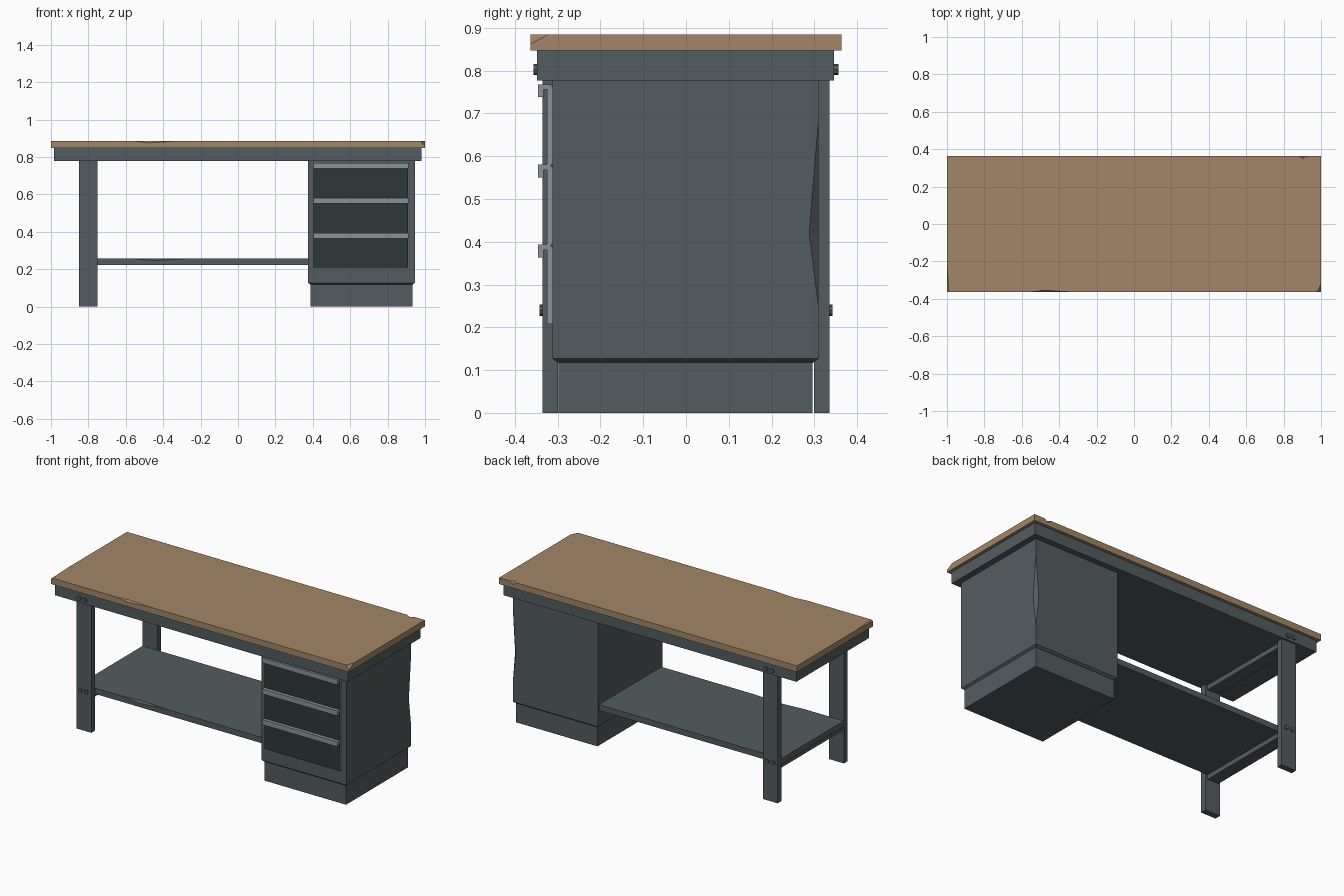
import bpy, bmesh, math
from mathutils import Matrix, Vector

if "Cube" in bpy.data.objects:
    bpy.data.objects.remove(bpy.data.objects["Cube"])


def material(name, rgb):
    m = bpy.data.materials.new(name)
    m.diffuse_color = (*rgb, 1)
    m.use_nodes = True
    m.node_tree.nodes["Principled BSDF"].inputs["Base Color"].default_value = m.diffuse_color
    return m


WOOD = material("worn_wood", (0.36, 0.24, 0.135))
STEEL = material("painted_steel", (0.088, 0.107, 0.115))
DARK = material("dark_drawer_front", (0.028, 0.040, 0.038))
LIGHT = material("light_metal", (0.25, 0.29, 0.32))


def finish(name, bm, *mats):
    bmesh.ops.recalc_face_normals(bm, faces=bm.faces)
    me = bpy.data.meshes.new(name)
    bm.to_mesh(me)
    bm.free()
    for m in mats:
        me.materials.append(m)
    ob = bpy.data.objects.new(name, me)
    bpy.context.collection.objects.link(ob)
    return ob


def box(name, x, y, z, *mats):
    bm = bmesh.new()
    bmesh.ops.create_cube(bm, size=1)
    for v in bm.verts:
        v.co = [r[0] + (c + 0.5) * (r[1] - r[0]) for c, r in zip(v.co, (x, y, z))]
    return finish(name, bm, *mats)


def hull(name, pts, mat):
    bm = bmesh.new()
    for p in pts:
        bm.verts.new(p)
    bmesh.ops.convex_hull(bm, input=bm.verts)
    return finish(name, bm, mat)


def chip(ob, a, b, in1, in2, out):
    """Cut a dent along edge a-b, with depth points on the two faces."""
    o = Vector(out)
    pts = [Vector(a), Vector(b), Vector(in1), Vector(in2)]
    # widen the cutter outwards so no faces coincide
    mid = (pts[0] + pts[1]) / 2
    ext = [p + (p - mid) * 0.0 + o for p in pts]
    cutter = hull("chip_cutter", pts + ext, ob.data.materials[0])
    mod = ob.modifiers.new("chip", 'BOOLEAN')
    mod.operation = 'DIFFERENCE'
    mod.solver = 'EXACT'
    mod.object = cutter
    dg = bpy.context.evaluated_depsgraph_get()
    dg.update()
    me = bpy.data.meshes.new_from_object(ob.evaluated_get(dg))
    ob.modifiers.clear()
    ob.data = me
    bpy.data.objects.remove(cutter)


# Worktop with worn edges
top = box("worktop", (-1, 1), (-0.364, 0.364), (0.847, 0.885), WOOD)
chip(top, (-0.56, -0.364, 0.885), (-0.33, -0.364, 0.885),
     (-0.48, -0.354, 0.885), (-0.48, -0.364, 0.875), (0, -0.03, 0.03))
chip(top, (0.88, 0.364, 0.885), (0.93, 0.364, 0.885),
     (0.905, 0.350, 0.885), (0.905, 0.364, 0.868), (0, 0.03, 0.03))
chip(top, (-1, -0.364, 0.885), (-1, -0.20, 0.885),
     (-0.99, -0.364, 0.885), (-1, -0.364, 0.878), (-0.03, -0.03, 0.03))
chip(top, (0.98, -0.364, 0.885), (1, -0.32, 0.885),
     (1, -0.364, 0.862), (0.985, -0.364, 0.872), (0.03, -0.03, 0.03))

# Steel frame under the worktop
box("apron", (-0.983, 0.981), (-0.348, 0.346), (0.777, 0.847), STEEL)

# Lower shelf with one dented edge
shelf = box("lower_shelf", (-0.85, 0.38), (-0.30, 0.30), (0.223, 0.258), STEEL)
chip(shelf, (-0.58, -0.30, 0.258), (-0.24, -0.30, 0.258),
     (-0.45, -0.288, 0.258), (-0.45, -0.30, 0.247), (0, -0.03, 0.03))

# Legs, mirrored front and back, with bolts
for side, s in (("front", -1), ("back", 1)):
    box(side + "_leg", (-0.85, -0.75), sorted((s * 0.299, s * 0.335)), (0, 0.777), STEEL)
    for z, y0, y1, lvl in ((0.803, 0.34, 0.356, "upper"), (0.24, 0.285, 0.343, "lower")):
        for x in (-0.822, -0.782):
            bm = bmesh.new()
            bmesh.ops.create_cone(
                bm, cap_ends=True, segments=8, radius1=0.013, radius2=0.013, depth=y1 - y0,
                matrix=Matrix.Translation((x, s * (y0 + y1) / 2, z))
                @ Matrix.Rotation(math.pi / 2, 4, 'X'))
            finish(side + "_" + lvl + "_bolt", bm, STEEL)

# Cross bars joining the two legs
for name, z in (("upper_cross_bar", 0.748), ("lower_cross_bar", 0.195)):
    box(name, (-0.84, -0.765), (-0.30, 0.30), (z, z + 0.03), STEEL)

# Cabinet body: bottom edge tapers in to the plinth, back right edge dented
X0, X1, Y0, Y1 = 0.375, 0.945, -0.312, 0.31
pts = []
for z, i in ((0.117, 0.013), (0.127, 0), (0.777, 0)):
    pts += [(x, y, z) for x in (X0 + i, X1 - i) for y in (Y0 + i, Y1 - i)]
cabinet = hull("cabinet_body", pts, STEEL)
chip(cabinet, (X1, Y1, 0.69), (X1, Y1, 0.245),
     (X1, 0.288, 0.42), (0.925, Y1, 0.42), (0.03, 0.03, 0))
box("plinth", (0.387, 0.934), (-0.298, 0.296), (0, 0.118), STEEL)

# Three drawers: light sides, dark front, hooked pull along the top edge
for i, (z0, z1) in enumerate(((0.208, 0.393), (0.393, 0.58), (0.58, 0.768))):
    d = box("drawer_%d" % (i + 1), (0.405, 0.91), (-0.325, -0.311), (z0, z1 - 0.004), LIGHT, DARK)
    for p in d.data.polygons:
        if p.normal.y < -0.5:
            p.material_index = 1
    bm = bmesh.new()
    prof = [(-0.315, z1), (-0.346, z1), (-0.346, z1 - 0.03), (-0.333, z1 - 0.03),
            (-0.333, z1 - 0.012), (-0.315, z1 - 0.012)]
    f = bm.faces.new([bm.verts.new((0.404, y, z)) for y, z in prof])
    ext = bmesh.ops.extrude_face_region(bm, geom=[f])
    bmesh.ops.translate(bm, vec=(0.507, 0, 0),
                        verts=[g for g in ext["geom"] if isinstance(g, bmesh.types.BMVert)])
    finish("drawer_pull_%d" % (i + 1), bm, LIGHT)
